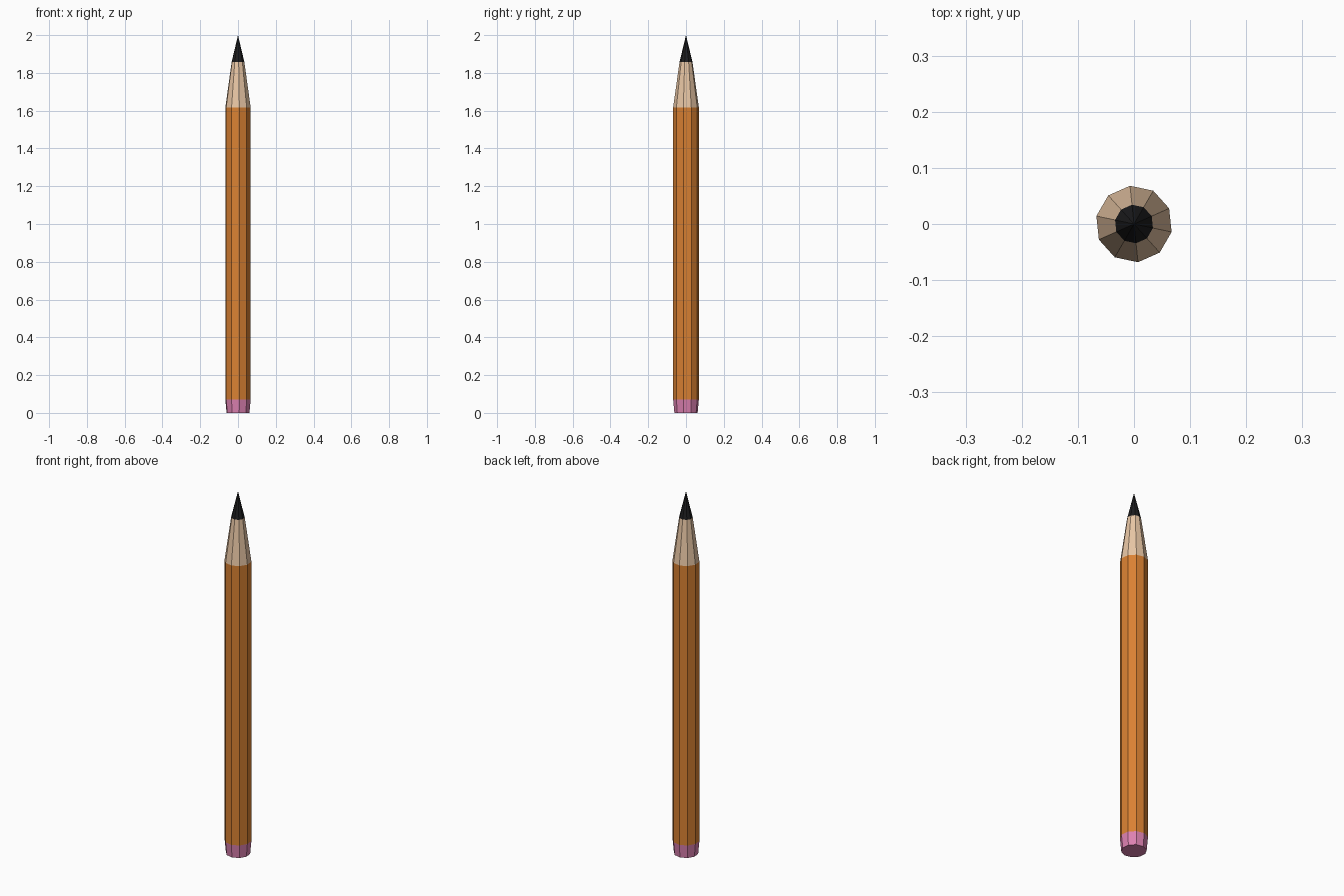
import bpy, bmesh
from math import cos, sin, radians

if "Cube" in bpy.data.objects:
    bpy.data.objects.remove(bpy.data.objects["Cube"])

SIDES = 10
TURN = radians(24)


def section(name, rings, color, cap_bottom=False):
    """Ten-sided lathe section through (z, radius) rings; radius 0 makes a point."""
    bm = bmesh.new()
    loops = []
    for z, r in rings:
        if r == 0:
            loops.append([bm.verts.new((0, 0, z))] * SIDES)
        else:
            angles = [TURN + radians(360 / SIDES) * i for i in range(SIDES)]
            loops.append([bm.verts.new((r * cos(a), r * sin(a), z)) for a in angles])
    for low, high in zip(loops, loops[1:]):
        for i in range(SIDES):
            j = (i + 1) % SIDES
            corners = [low[i], low[j], high[j], high[i]]
            bm.faces.new(list(dict.fromkeys(corners)))
    if cap_bottom:
        bm.faces.new(list(reversed(loops[0])))
    mesh = bpy.data.meshes.new(name)
    bm.to_mesh(mesh)
    bm.free()
    obj = bpy.data.objects.new(name, mesh)
    bpy.context.collection.objects.link(obj)
    mat = bpy.data.materials.new(name + "_color")
    mat.diffuse_color = (*color, 1)
    mat.use_nodes = True
    mat.node_tree.nodes["Principled BSDF"].inputs["Base Color"].default_value = mat.diffuse_color
    mesh.materials.append(mat)
    return obj


# Tapered eraser with closed bottom
section("eraser", [(0, 0.062), (0.072, 0.0685)], (0.72, 0.22, 0.44), cap_bottom=True)
# Painted body
section("painted_body", [(0.072, 0.0685), (1.617, 0.0685)], (0.70, 0.22, 0.032))
# Sharpened wood
section("sharpened_wood", [(1.617, 0.0685), (1.857, 0.0345)], (0.80, 0.56, 0.37))
# Lead point
section("lead_tip", [(1.857, 0.0345), (2.0, 0)], (0.012, 0.012, 0.013))
